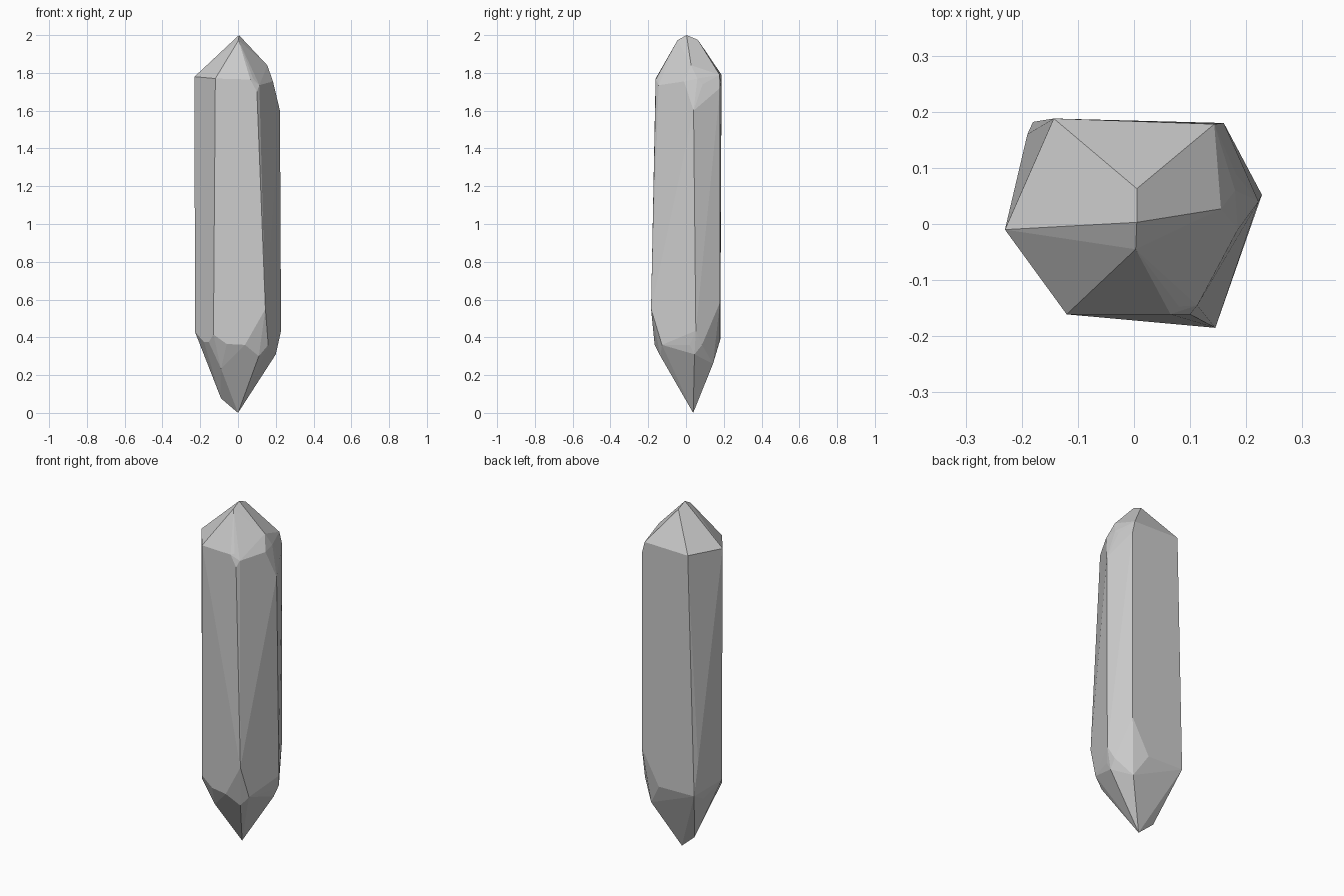
import bpy, bmesh, math

# Corner points of the crystal, grouped by region; the faceted skin is their convex hull
top_ridge = [(0.005, 0.063, 1.975), (0.005, 0.003, 2.0), (0.003, -0.045, 1.973)]

upper_shoulder = [
    (-0.143, 0.188, 1.79), (-0.23, -0.01, 1.78), (-0.12, -0.161, 1.77),
    (0.065, -0.161, 1.765), (0.08, -0.147, 1.77), (0.113, -0.145, 1.735),
    (0.10, -0.161, 1.70), (0.143, 0.178, 1.79), (0.16, 0.18, 1.72),
]

# Small worn corner on the right of the upper point
right_chip = [
    (0.155, 0.027, 1.84), (0.18, 0.06, 1.77), (0.182, 0.088, 1.74),
    (0.185, -0.01, 1.755), (0.222, 0.04, 1.60),
]

lower_shoulder = [
    (0.145, -0.185, 0.55), (0.16, -0.127, 0.36), (0.037, -0.166, 0.36), (0.11, -0.135, 0.30),
    (0.228, 0.052, 0.435), (0.205, 0.02, 0.36), (0.20, 0.045, 0.31), (0.205, 0.085, 0.36),
    (0.16, 0.18, 0.585), (0.05, 0.18, 0.385), (0.125, 0.143, 0.26),
    (-0.19, 0.16, 0.58), (-0.18, 0.182, 0.39), (-0.207, 0.09, 0.43), (-0.185, 0.105, 0.35),
    (-0.228, -0.005, 0.43), (-0.18, -0.076, 0.375), (-0.155, -0.11, 0.375),
    (-0.13, -0.145, 0.415), (-0.06, -0.153, 0.365), (-0.09, -0.085, 0.235),
]

bottom_point = [(0.0, 0.038, 0.0), (0.02, 0.01, 0.08), (-0.09, 0.05, 0.077)]

bm = bmesh.new()
for p in top_ridge + upper_shoulder + right_chip + lower_shoulder + bottom_point:
    bm.verts.new(p)
bmesh.ops.convex_hull(bm, input=list(bm.verts))
bmesh.ops.delete(bm, geom=[v for v in bm.verts if not v.link_faces], context='VERTS')

# Merge nearly coplanar triangles into clean flat facets
bmesh.ops.dissolve_limit(bm, angle_limit=math.radians(4),
                         verts=list(bm.verts), edges=list(bm.edges))
bmesh.ops.recalc_face_normals(bm, faces=list(bm.faces))

mesh = bpy.data.meshes.new("crystal")
bm.to_mesh(mesh)
bm.free()
bpy.context.collection.objects.link(bpy.data.objects.new("crystal", mesh))
